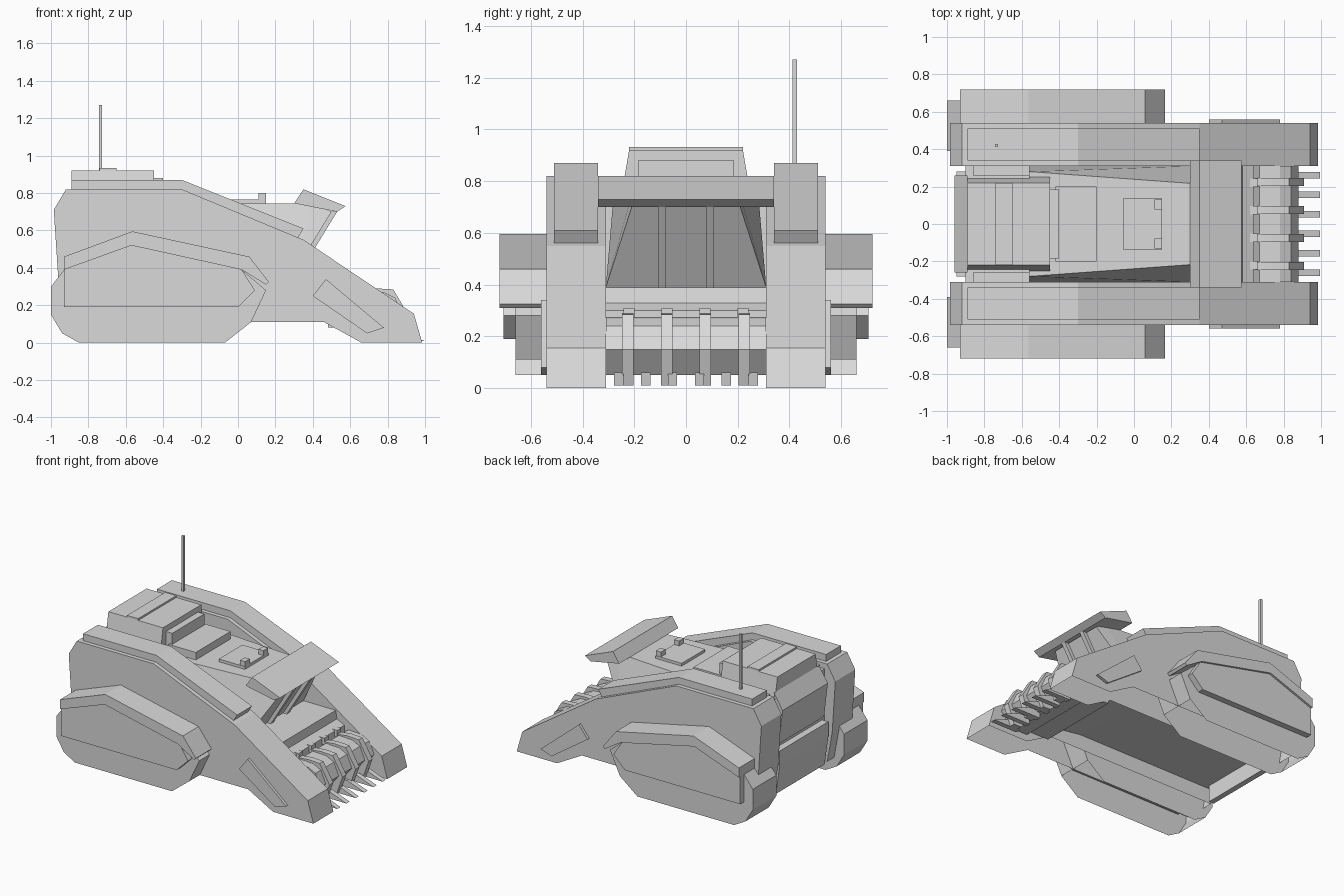
import bpy, bmesh

if "Cube" in bpy.data.objects:
    bpy.data.objects.remove(bpy.data.objects["Cube"], do_unlink=True)

shade = (.7, .7, .7, 1)
grey = bpy.data.materials.new("light_grey")
grey.use_nodes = True
grey.diffuse_color = shade
grey.node_tree.nodes["Principled BSDF"].inputs["Base Color"].default_value = shade


def finish(name, bm, hollow=False):
    """Store the mesh; a hollow part has no underside."""
    bmesh.ops.recalc_face_normals(bm, faces=bm.faces)
    if hollow:
        bm.normal_update()
        under = [face for face in bm.faces if face.normal.z < -.6]
        bmesh.ops.delete(bm, geom=under, context="FACES")
    mesh = bpy.data.meshes.new(name)
    bm.to_mesh(mesh)
    bm.free()
    mesh.materials.append(grey)
    obj = bpy.data.objects.new(name, mesh)
    bpy.context.collection.objects.link(obj)


def prism(name, profile, start, end, hollow=False):
    """Extrude an (x, z) profile along y."""
    bm = bmesh.new()
    face = bm.faces.new([bm.verts.new((x, start, z)) for x, z in profile])
    grown = bmesh.ops.extrude_face_region(bm, geom=[face])["geom"]
    for item in grown:
        if isinstance(item, bmesh.types.BMVert):
            item.co.y = end
    finish(name, bm, hollow)


def pair(name, profile, inside, outside, hollow=False):
    """Make the same part on both sides."""
    prism("left_" + name, profile, inside, outside, hollow)
    prism("right_" + name, profile, -outside, -inside, hollow)


def slab(name, profile, half, middle=0):
    prism(name, profile, middle - half, middle + half)


def row(name, profile, half, count, gap):
    """Repeat a slab evenly across the width."""
    for i in range(count):
        slab(name, profile, half, (i - (count - 1) / 2) * gap)


def rect(back, front, low, high):
    return [(back, low), (front, low), (front, high), (back, high)]


def tapered(name, corners):
    """Convex solid from mirrored (x, half width, z) corners."""
    bm = bmesh.new()
    for x, half, z in corners:
        for side in (-half, half):
            bm.verts.new((x, side, z))
    bmesh.ops.convex_hull(bm, input=bm.verts)
    bmesh.ops.dissolve_limit(bm, angle_limit=.01, verts=bm.verts, edges=bm.edges)
    finish(name, bm)


# Shared widths, heights and lines
inner, outer = .31, .54
roof, deck, belly, sill = .82, .745, .11, .39
roof_line = [(-.92, roof), (-.3, roof), (.35, .55)]
pod_line = [(-.93, sill), (-.57, .52), (.02, sill)]

# Long side hulls, open below, with rails and nose plates
nose = [(.94, .155), (.985, 0), (.66, 0), (.46, belly)]
tail = [(-.92, belly), (-.96, .33), (-.985, .71)]
pair("side_hull", roof_line + nose + tail, inner, outer, hollow=True)
pair("roof_rail", [(-.89, roof), (-.89, .87), (-.3, .87), (.35, .61), (.32, .56), (-.33, roof)], .34, .51)
pair("nose_plate", [(.47, .34), (.78, .08), (.69, .05), (.4, .25)], outer, .56)

# Track pods, open below, with side panel and armour band
track = [(.15, .28), (.07, belly), (-.07, 0), (-.85, 0), (-.94, .05), (-1, .15), (-1, .3)]
band = [(.15, inner), (.165, .325), (.06, .46), (-.565, .595), (-.93, .46)]
pair("track_pod", pod_line + track, sill, .66, hollow=True)
pair("pod_panel", pod_line + [(.09, .28), (0, .19), (-.93, .19)], .65, .705)
pair("pod_armour", pod_line + band, outer, .72)

# Central body and rear
slab("lower_body", [(-.9, .22), (.2, .22), (.64, .16), (.64, .3), (.58, .33), (.57, sill), (-.9, sill)], inner)
slab("rear_body", rect(-.9, -.56, .22, .78), inner)
slab("rear_door", [(-.89, roof), (-.96, .71), (-.93, .46), (-.88, .46)], .26)
slab("rear_bumper", [(-.88, .42), (-.95, .42), (-.95, inner), (-.92, .1), (-.88, .1)], .28)

# Cabin tapering towards the front window
tapered("cabin", [(-.56, .28, deck), (.4, .21, deck), (.5, .21, .7),
                  (inner, inner, sill), (-.56, inner, sill)])

# Roof block, step, plate and hatch
tapered("roof_block", [(-.89, .25, deck), (-.45, .25, deck), (-.45, .22, .92), (-.89, .22, .92)])
slab("roof_cap", rect(-.74, -.65, .9, .933), .22)
slab("roof_step", rect(-.46, -.4, deck, .88), .185)
slab("roof_plate", rect(-.42, -.2, .7, .8), .2)
pair("roof_shoulder", rect(-.86, -.56, deck, .8), .26, inner)
slab("hatch", rect(-.06, .15, .74, .765), .135)
row("hatch_hinge", rect(belly, .15, .76, .8), .027, 2, .21)
slab("antenna", rect(-.744, -.726, .86, 1.27), .009, .42)

# Visor and window struts
slab("visor", [(.35, roof), (.575, .73), (.53, .7), (.3, deck)], .34)
row("window_strut", [(.34, sill), (.53, .7), (.48, .7), (.29, sill)], .016, 2, .185)

# Digging drum with ribs, tabs and teeth
slab("drum", [(.64, .2), (.67, .275), (.78, .27), (.84, .24), (.88, .15), (.8, .05), (.66, .05)], inner)
slab("drum_mount", rect(.48, .7, .08, .2), inner)
row("drum_rib", [(.65, .28), (.74, .29), (.83, .285), (.91, .15), (.86, .01), (.8, .01), (.7, .1)], .022, 4, .15)
row("drum_tab", rect(.62, .66, .26, inner), .022, 4, .147)
row("tooth", [(.78, .06), (.86, .06), (.995, .01), (.78, .01)], .018, 6, .104)
